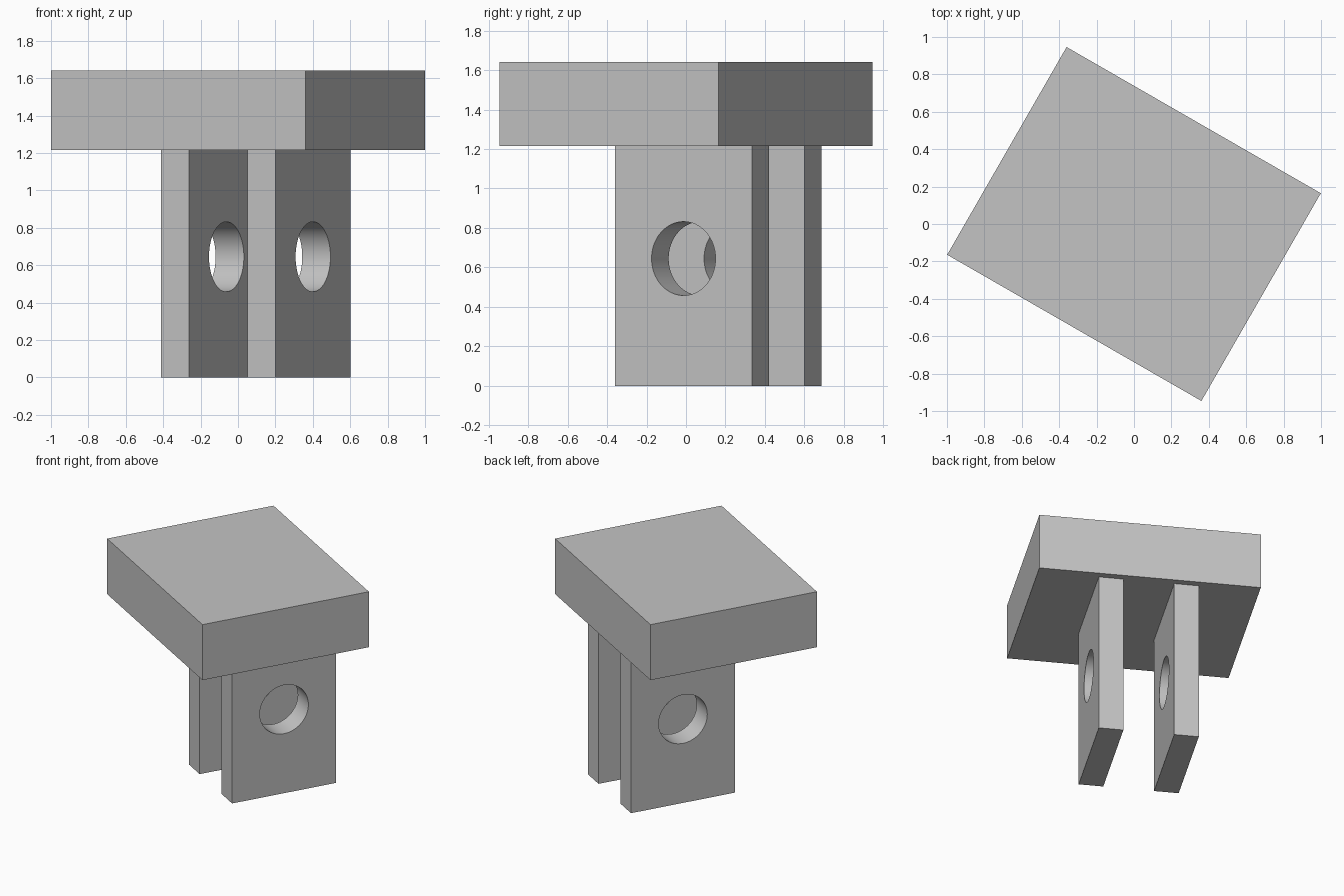
import bpy
import math
from mathutils import Matrix, Vector

cube = bpy.data.objects.get("Cube")
if cube:
    bpy.data.objects.remove(cube, do_unlink=True)

# The whole bracket is turned about the vertical axis
TURN = Matrix.Rotation(math.radians(-29.9), 4, 'Z')

grey = bpy.data.materials.new("plain grey")
grey.use_nodes = True
colour = (0.55, 0.55, 0.55, 1)
grey.diffuse_color = colour
grey.node_tree.nodes["Principled BSDF"].inputs["Base Color"].default_value = colour


def box(name, size, centre):
    bpy.ops.mesh.primitive_cube_add(size=1)
    ob = bpy.context.object
    ob.name = name
    ob.data.transform(Matrix.Diagonal((*size, 1)))
    ob.matrix_world = TURN @ Matrix.Translation(Vector(centre))
    ob.data.materials.append(grey)
    return ob


def bore(ob, radius, z):
    """Drill a round hole through the lug along its thin direction."""
    bpy.ops.mesh.primitive_cylinder_add(vertices=64, radius=radius, depth=1)
    cutter = bpy.context.object
    cutter.name = "hole_cutter"
    cutter.hide_render = True
    centre = ob.matrix_world @ Vector((0, 0, z))
    cutter.matrix_world = (Matrix.Translation(centre) @ TURN
                           @ Matrix.Rotation(math.pi / 2, 4, 'Y'))
    cutter.data.materials.append(grey)
    mod = ob.modifiers.new("pin_hole", 'BOOLEAN')
    mod.operation = 'DIFFERENCE'
    mod.solver = 'EXACT'
    mod.object = cutter
    bpy.ops.object.select_all(action='DESELECT')
    ob.select_set(True)
    bpy.context.view_layer.objects.active = ob
    bpy.ops.object.modifier_apply(modifier=mod.name)
    bpy.data.objects.remove(cutter, do_unlink=True)
    bpy.ops.object.shade_smooth_by_angle(angle=math.radians(30))


# Thick top plate
PLATE_BOTTOM, PLATE_TOP = 1.215, 1.642
box("top_plate", (1.568, 1.281, PLATE_TOP - PLATE_BOTTOM),
    (0, 0, (PLATE_BOTTOM + PLATE_TOP) / 2))

# Pair of parallel lugs with a shared pin hole, set towards the back edge
for name, side in (("right_lug", -1), ("left_lug", 1)):
    lug = box(name, (0.174, 0.8, PLATE_BOTTOM),
              (side * 0.267, 0.189, PLATE_BOTTOM / 2))
    bore(lug, 0.187, 0.645 - PLATE_BOTTOM / 2)
